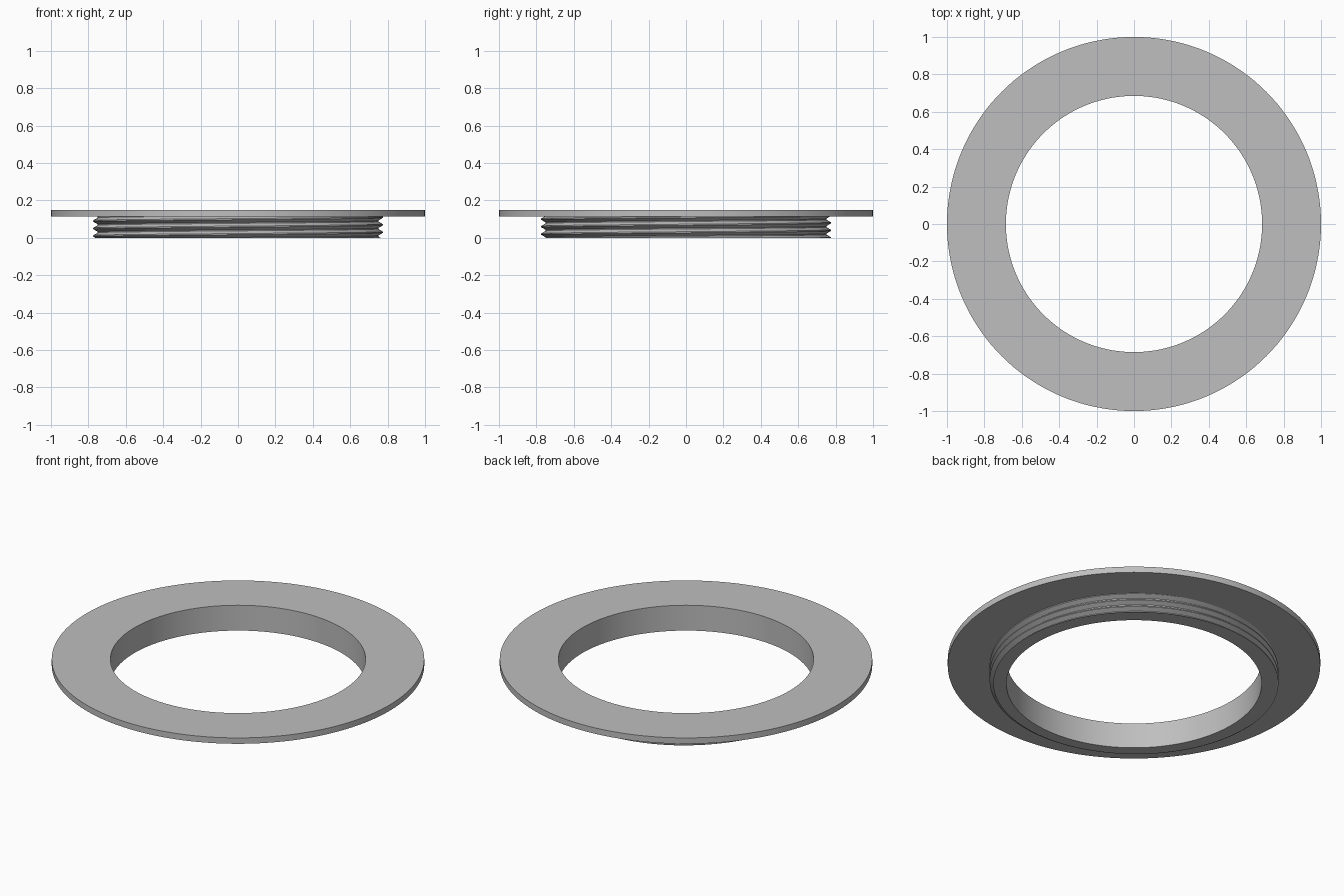
import bpy, bmesh
from math import sin, cos, tau, radians

SEGMENTS = 144
BORE, CORE, CREST, RIM = 0.685, 0.75, 0.775, 1.0
SHOULDER, TOP = 0.115, 0.15
PITCH, START = 0.04, 0.03        # thread pitch and crest height on the +x side

if "Cube" in bpy.data.objects:
    bpy.data.objects.remove(bpy.data.objects["Cube"])

grey = bpy.data.materials.new("light_grey")
grey.use_nodes = True
colour = (0.52, 0.52, 0.52, 1)
grey.diffuse_color = colour
grey.node_tree.nodes["Principled BSDF"].inputs["Base Color"].default_value = colour


def sweep(bm, profile, steps, rise=0.0, base=0.0, closed=False):
    """Turn a closed (radius, z) profile about z, rising by `rise` each turn."""
    rings = []
    for i in range(steps if closed else steps + 1):
        a = tau * i / SEGMENTS
        lift = base + rise * i / SEGMENTS
        rings.append([bm.verts.new((r * cos(a), r * sin(a), z + lift)) for r, z in profile])
    n = len(profile)
    for i in range(steps):
        p, q = rings[i], rings[(i + 1) % len(rings)]
        for j in range(n):
            k = (j + 1) % n
            bm.faces.new((p[j], q[j], q[k], p[k]))


def finish(name, bm):
    bmesh.ops.recalc_face_normals(bm, faces=bm.faces)
    mesh = bpy.data.meshes.new(name)
    bm.to_mesh(mesh)
    bm.free()
    mesh.materials.append(grey)
    ob = bpy.data.objects.new(name, mesh)
    bpy.context.collection.objects.link(ob)
    bpy.ops.object.select_all(action="DESELECT")
    ob.select_set(True)
    bpy.context.view_layer.objects.active = ob
    bpy.ops.object.shade_smooth_by_angle(angle=radians(30))


# Flat flange with the plain sleeve below it
bm = bmesh.new()
sweep(bm, [(BORE, 0), (CORE, 0), (CORE, SHOULDER), (RIM, SHOULDER), (RIM, TOP), (BORE, TOP)],
      SEGMENTS, closed=True)
finish("flanged_sleeve", bm)

# Right-handed V thread, trimmed flat at the sleeve's foot and under the flange
bm = bmesh.new()
half = PITCH * 0.48
sweep(bm, [(CORE - 0.003, -half), (CREST, -0.003), (CREST, 0.003), (CORE - 0.003, half)],
      SEGMENTS * 5, rise=PITCH, base=START - PITCH * 2)
for height, side in ((0, -1), (SHOULDER, 1)):
    cut = bmesh.ops.bisect_plane(bm, geom=bm.verts[:] + bm.edges[:] + bm.faces[:],
                                 plane_co=(0, 0, height), plane_no=(0, 0, side),
                                 clear_outer=True)
    rim = [e for e in cut["geom_cut"] if isinstance(e, bmesh.types.BMEdge)]
    bmesh.ops.triangle_fill(bm, edges=rim, use_beauty=True)
finish("screw_thread", bm)
